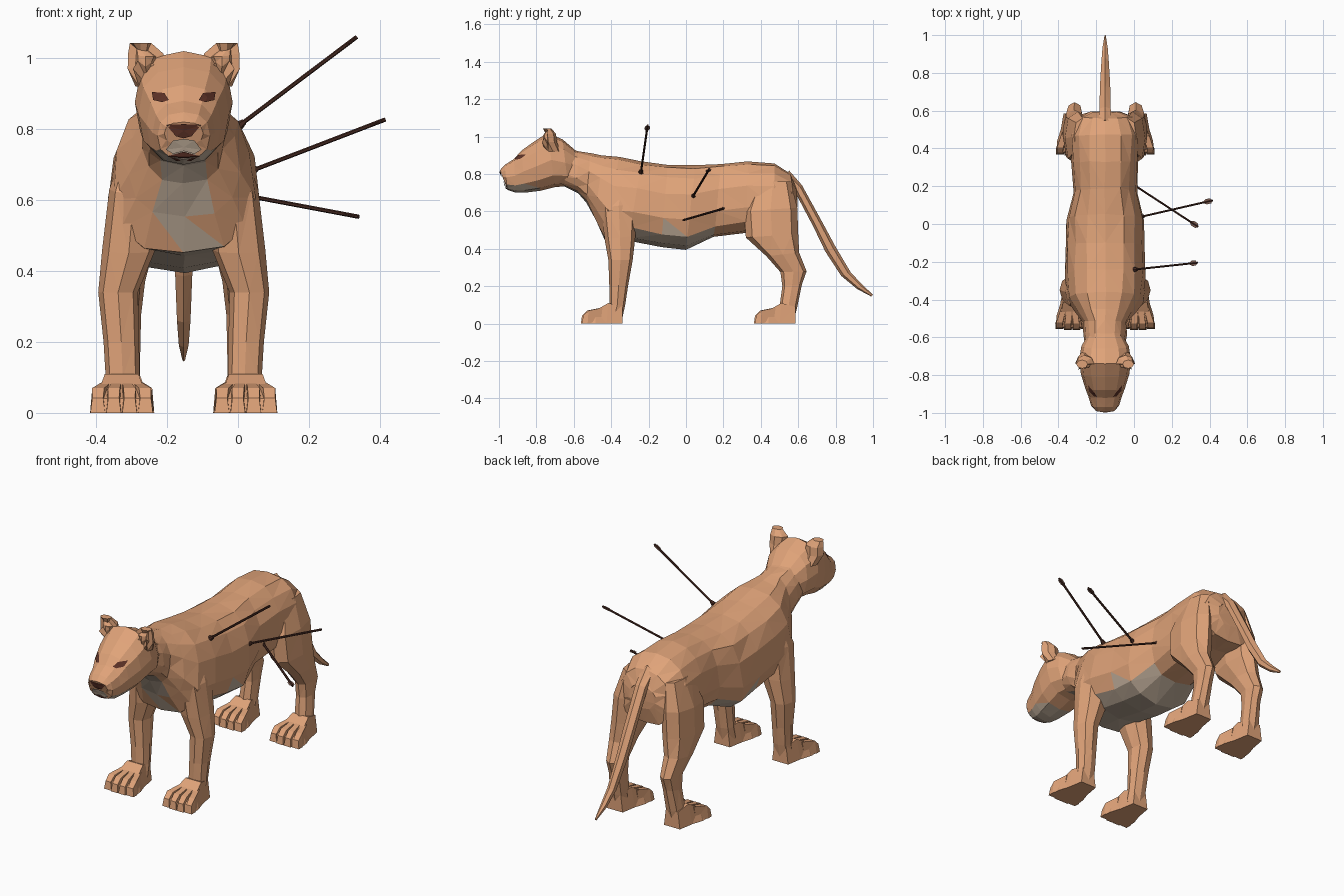
import bpy
import bmesh
import random
from math import sin, cos, pi
from mathutils import Vector
from mathutils.bvhtree import BVHTree

random.seed(4)
MID = -0.153  # the animal's own centre line

if "Cube" in bpy.data.objects:
    bpy.data.objects.remove(bpy.data.objects["Cube"])


def material(name, colour):
    mat = bpy.data.materials.new(name)
    mat.use_nodes = True
    rgba = (*colour, 1)
    mat.diffuse_color = rgba
    mat.node_tree.nodes["Principled BSDF"].inputs["Base Color"].default_value = rgba
    return mat


fur = material("tan fur", (.74, .365, .19))
pale = material("pale grey fur", (.54, .43, .33))
dark = material("dark brown", (.11, .032, .02))
wood = material("arrow wood", (.06, .022, .015))
feather = material("arrow feather", (.22, .12, .09))


def finish(bm, name, mats, mirror=False, rule=None, x=MID):
    """Turn a bmesh into a flat-shaded object, optionally mirrored across the body."""
    bmesh.ops.recalc_face_normals(bm, faces=bm.faces)
    bm.normal_update()
    if rule:
        for face in bm.faces:
            face.material_index = int(rule(face.calc_center_median(), face.normal))
    mesh = bpy.data.meshes.new(name)
    bm.to_mesh(mesh)
    bm.free()
    for mat in mats:
        mesh.materials.append(mat)
    obj = bpy.data.objects.new(name, mesh)
    bpy.context.collection.objects.link(obj)
    obj.location.x = x
    if mirror:
        mod = obj.modifiers.new("both sides", 'MIRROR')
        mod.use_mirror_merge = False


def loft(bm, stations, sides=10, power=1.0, taper=0.0, flat=False, jitter=0.0):
    """Skin rings; a station is (y, z) of one edge, (y, z) of the other, half width, x centre."""
    rings = []
    for y0, z0, y1, z1, w, *cx in stations:
        cx = cx[0] if cx else 0
        ring = []
        for i in range(sides):
            a = 2 * pi * (i + flat * .5) / sides
            grow = 1 / cos(pi / sides) if flat else 1
            s, c = sin(a) * grow, cos(a) * grow
            s = abs(s) ** power * (1 if s > 0 else -1)
            c = abs(c) ** power * (1 if c > 0 else -1)
            t = (1 - c) / 2
            p = Vector((cx + w * s * (1 - taper * c), y0 + (y1 - y0) * t, z0 + (z1 - z0) * t))
            p += Vector(random.uniform(-jitter, jitter) for _ in range(3))
            ring.append(bm.verts.new(p))
        rings.append(ring)
    faces = []
    for a, b in zip(rings, rings[1:]):
        for i in range(sides):
            j = (i + 1) % sides
            faces.append(bm.faces.new((a[i], a[j], b[j], b[i])))
    faces += [bm.faces.new(rings[0]), bm.faces.new(rings[-1])]
    bmesh.ops.triangulate(bm, faces=faces, quad_method='SHORT_EDGE')


# Torso and neck, with pale throat and belly
bm = bmesh.new()
loft(bm, [
    (-.66, .95, -.69, .75, .10),
    (-.58, .925, -.58, .70, .112),
    (-.51, .91, -.53, .65, .112),
    (-.45, .903, -.485, .55, .155),
    (-.36, .895, -.44, .45, .198),
    (-.24, .87, -.30, .445, .21),
    (-.10, .85, -.13, .41, .205),
    (.05, .845, 0, .395, .205),
    (.19, .855, .15, .46, .168),
    (.33, .868, .33, .485, .175),
    (.47, .855, .47, .51, .182),
    (.56, .80, .575, .52, .15),
    (.59, .73, .595, .6, .08),
], sides=14, power=.8, taper=.1, jitter=.004)


def torso_rule(c, n):
    belly = c.z < .505 and -.36 < c.y < .17 and n.z < -.1
    throat = abs(c.x) < .058 and n.z < .1 and c.z < .76 and c.y < -.36
    return belly or throat


finish(bm, "torso", [fur, pale], rule=torso_rule)

# Head, with pale chin
bm = bmesh.new()
loft(bm, [
    (-.995, .82, -.97, .755, .055),
    (-.97, .848, -.955, .715, .074),
    (-.92, .88, -.91, .70, .088),
    (-.88, .925, -.86, .70, .105),
    (-.81, .975, -.78, .71, .128),
    (-.74, 1.02, -.70, .73, .138),
    (-.66, .985, -.63, .735, .125),
    (-.59, .925, -.58, .75, .09),
], sides=12, power=.82)
surface = BVHTree.FromBMesh(bm)
finish(bm, "head", [fur, pale], rule=lambda c, n: c.z < .74 and c.y < -.76)


def face_patch(name, outline, mat, mirror=False):
    """Thin plate shrunk onto the front of the head from an (x, z) outline."""
    bm = bmesh.new()
    n = len(outline)
    mid = (sum(p[0] for p in outline) / n, sum(p[1] for p in outline) / n)
    verts = []
    for x, z in [mid, *outline]:
        hit = surface.ray_cast(Vector((x, -2, z)), Vector((0, 1, 0)))[0]
        verts.append(bm.verts.new((x, hit.y - .006, z)))
    for i in range(n):
        bm.faces.new((verts[0], verts[1 + i], verts[1 + (i + 1) % n]))
    finish(bm, name, [mat], mirror)


face_patch("nose", [(-.05, .812), (0, .814), (.05, .812), (.022, .78), (0, .774), (-.022, .78)], dark)
face_patch("upper_lip", [(-.03, .768), (0, .772), (.03, .768), (.05, .742), (.03, .73),
                         (0, .738), (-.03, .73), (-.05, .742)], pale)
face_patch("mouth", [(-.045, .724), (0, .736), (.045, .724), (.02, .71), (-.02, .71)], dark)
face_patch("eye", [(.042, .882), (.055, .902), (.09, .905), (.086, .882), (.06, .876)], dark, True)

# Ears: flattened cups with a hollow front
bm = bmesh.new()
loft(bm, [
    (-.75, .92, -.67, .92, .036, .1),
    (-.785, .97, -.69, .97, .05, .108),
    (-.785, 1.01, -.695, 1.015, .05, .107),
    (-.765, 1.043, -.72, 1.043, .03, .122),
], sides=8)
bm.normal_update()
hollow = [f for f in bm.faces if f.normal.y < -.3 and f.calc_center_median().z > .95]
bmesh.ops.inset_region(bm, faces=hollow, thickness=.012, depth=-.02)
finish(bm, "ear", [fur], mirror=True)

# Legs, each built once and mirrored
front_leg = [
    (-.40, .76, -.28, .76, .045, .12),
    (-.455, .62, -.265, .64, .07, .14),
    (-.435, .45, -.27, .47, .075, .155),
    (-.415, .34, -.285, .34, .056, .185),
    (-.41, .2, -.31, .2, .05, .176),
    (-.41, .1, -.325, .1, .048, .172),
    (-.43, .03, -.34, .03, .05, .172),
]
hind_leg = [
    (.37, .76, .56, .76, .045, .12),
    (.31, .6, .595, .62, .07, .143),
    (.32, .46, .6, .48, .07, .153),
    (.43, .36, .605, .38, .056, .165),
    (.505, .275, .645, .28, .042, .162),
    (.515, .2, .62, .21, .04, .162),
    (.5, .09, .595, .09, .044, .168),
    (.48, .03, .58, .03, .046, .17),
]
for name, stations in (("front_leg", front_leg), ("hind_leg", hind_leg)):
    bm = bmesh.new()
    loft(bm, stations, sides=8, power=.82)
    finish(bm, name, [fur], mirror=True)

# Paws: a flat-soled wedge with four blocky toes
for name, y, x in (("front_paw", -.565, .175), ("hind_paw", .36, .172)):
    bm = bmesh.new()
    loft(bm, [
        (y + .02, .04, y + .012, 0, .076, x),
        (y + .08, .07, y + .08, 0, .072, x),
        (y + .15, .11, y + .14, 0, .055, x),
        (y + .225, .09, y + .225, 0, .042, x),
    ], sides=4, flat=True, taper=.14)
    for k in (-1.5, -.5, .5, 1.5):
        tip = y + .006 * abs(k)
        loft(bm, [
            (tip + .006, .042, tip, 0, .018, x + .045 * k),
            (tip + .035, .07, tip + .03, 0, .02, x + .044 * k),
            (tip + .11, .085, tip + .1, .01, .016, x + .03 * k),
        ], sides=4, flat=True, taper=.15)
    finish(bm, name, [fur], mirror=True)

# Tail
bm = bmesh.new()
loft(bm, [
    (.55, .82, .53, .73, .04),
    (.62, .74, .585, .70, .034),
    (.73, .54, .68, .52, .032),
    (.80, .41, .745, .385, .028),
    (.88, .275, .83, .255, .022),
    (.94, .21, .915, .185, .016),
    (1, .155, .99, .145, .004),
], sides=6)
finish(bm, "tail", [fur])


# Arrows: shaft, buried point and one flat leaf of feathers
def arrow(name, base, tail):
    base, tail = Vector(base), Vector(tail)
    axis = (tail - base).normalized()
    turn = axis.to_track_quat('Z', 'Y')

    def rod(part, at, r1, r2, length):
        bm = bmesh.new()
        bmesh.ops.create_cone(bm, cap_ends=True, segments=6, radius1=r1, radius2=r2, depth=length)
        for v in bm.verts:
            v.co = at + turn @ v.co
        finish(bm, name + part, [wood], x=0)

    rod("_shaft", (base + tail) / 2, .006, .006, (tail - base).length)
    rod("_point", base, .014, .008, .02)
    side = axis.cross(Vector((0, 0, 1))).normalized() * .014
    bm = bmesh.new()
    for s in (side, -side):
        corners = (tail - axis * .06, tail - axis * .035 + s, tail - axis * .01 + s, tail)
        bm.faces.new([bm.verts.new(p) for p in corners])
    finish(bm, name + "_feathers", [feather], x=0)


arrow("shoulder_arrow", (.01, -.24, .815), (.335, -.205, 1.06))
arrow("flank_arrow", (.045, .04, .685), (.415, .125, .827))
arrow("hip_arrow", (.01, .2, .615), (.34, -.015, .553))
